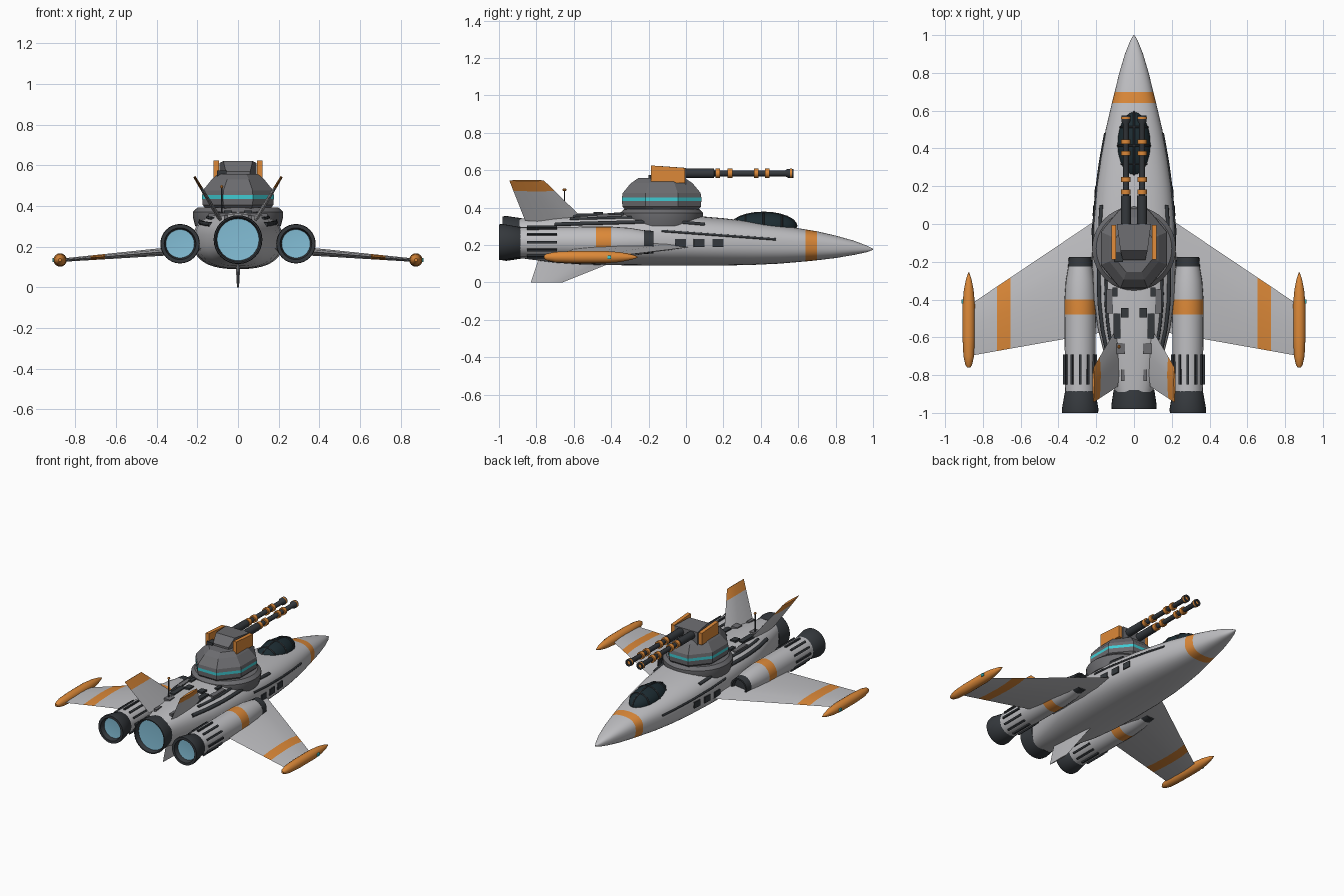
import bpy, bmesh
from math import sin, cos, pi, radians, copysign
from mathutils import Vector, Matrix, Euler

if "Cube" in bpy.data.objects:
    bpy.data.objects.remove(bpy.data.objects["Cube"], do_unlink=True)


def material(name, r, g, b):
    m = bpy.data.materials.new(name)
    m.diffuse_color = (r, g, b, 1)
    m.use_nodes = True
    m.node_tree.nodes["Principled BSDF"].inputs["Base Color"].default_value = (r, g, b, 1)
    return m


HULL = material("hull grey", .52, .52, .54)
ORANGE = material("trim orange", .72, .25, .04)
DARK = material("dark metal", .035, .04, .046)
STEEL = material("turret grey", .15, .15, .16)
GLOW = material("engine blue", .23, .52, .68)
CYAN = material("light cyan", .05, .6, .65)
GLASS = material("canopy glass", .012, .025, .032)


def finish(name, bm, mats, smooth=35):
    bmesh.ops.recalc_face_normals(bm, faces=bm.faces)
    me = bpy.data.meshes.new(name)
    bm.to_mesh(me)
    bm.free()
    for m in mats:
        me.materials.append(m)
    ob = bpy.data.objects.new(name, me)
    bpy.context.collection.objects.link(ob)
    if smooth:
        bpy.ops.object.select_all(action="DESELECT")
        ob.select_set(True)
        bpy.context.view_layer.objects.active = ob
        bpy.ops.object.shade_smooth_by_angle(angle=radians(smooth))
    return ob


def skin(name, rings, seg_mats, smooth=35):
    """Bridge rings of points; one material per segment, capped at both ends."""
    mats = list(dict.fromkeys(seg_mats))
    bm = bmesh.new()
    loops = [[bm.verts.new(p) for p in ring] for ring in rings]
    n = len(loops[0])
    for a, b, m in zip(loops, loops[1:], seg_mats):
        for i in range(n):
            j = (i + 1) % n
            bm.faces.new((a[i], a[j], b[j], b[i])).material_index = mats.index(m)
    bm.faces.new(loops[0]).material_index = mats.index(seg_mats[0])
    bm.faces.new(loops[-1]).material_index = mats.index(seg_mats[-1])
    return finish(name, bm, mats, smooth)


def tube(name, x, z, profile, n=24):
    """Lathe along y; profile holds (y, radius, material of the next segment)."""
    rings = [[(x + r * cos(2 * pi * i / n), y, z + r * sin(2 * pi * i / n))
              for i in range(n)] for y, r, _ in profile]
    return skin(name, rings, [p[2] for p in profile[:-1]])


def box(name, loc, size, mat, rot=(0, 0, 0)):
    bm = bmesh.new()
    mtx = Matrix.LocRotScale(Vector(loc), Euler(rot), Vector(size))
    bmesh.ops.create_cube(bm, size=1, matrix=mtx)
    return finish(name, bm, [mat], 0)


def rod(name, points, r, mat):
    cu = bpy.data.curves.new(name, "CURVE")
    cu.dimensions, cu.bevel_depth, cu.bevel_resolution = "3D", r, 1
    cu.use_fill_caps = True
    sp = cu.splines.new("POLY")
    sp.points.add(len(points) - 1)
    for p, co in zip(sp.points, points):
        p.co = (*co, 1)
    cu.materials.append(mat)
    ob = bpy.data.objects.new(name, cu)
    bpy.context.collection.objects.link(ob)


def blade(name, sections, normal, seg_mats):
    """Thin wing from (leading point, trailing point, half thickness) sections."""
    rings, nv = [], Vector(normal).normalized()
    for lead, trail, t in sections:
        a, b = Vector(lead), Vector(trail)
        up = [a.lerp(b, f) + nv * t * k for f, k in ((.2, .8), (.45, 1), (.8, .6))]
        low = [a.lerp(b, f) - nv * t * k for f, k in ((.8, .6), (.45, 1), (.2, .8))]
        rings.append([a, *up, b, *low])
    return skin(name, rings, seg_mats, 25)


# Fuselage stations: y, half width, bottom, top
BODY = [(-.89, .1, .13, .34), (-.7, .155, .105, .36), (-.55, .193, .095, .366),
        (-.4, .213, .092, .37), (-.2, .222, .09, .37), (0, .218, .09, .36),
        (.2, .2, .09, .343), (.35, .178, .093, .326), (.5, .15, .1, .306),
        (.64, .117, .112, .283), (.7, .102, .118, .273), (.8, .078, .13, .25),
        (.9, .048, .147, .222), (.97, .02, .162, .195), (1, .003, .174, .18)]
POWER = 2.5


def body_at(y):
    for a, b in zip(BODY, BODY[1:]):
        if a[0] <= y <= b[0]:
            f = (y - a[0]) / (b[0] - a[0])
            w, lo, hi = (p + (q - p) * f for p, q in zip(a[1:], b[1:]))
            return w, (lo + hi) / 2, (hi - lo) / 2


def side_x(y, z):
    w, c, h = body_at(y)
    return w * max(0, 1 - abs((z - c) / h) ** POWER) ** (1 / POWER)


def top_z(x, y):
    w, c, h = body_at(y)
    return c + h * max(0, 1 - abs(x / w) ** POWER) ** (1 / POWER)


def power(v):
    return copysign(abs(v) ** (2 / POWER), v)


angles = [2 * pi * i / 40 for i in range(40)]
skin("fuselage", [[(w * power(cos(a)), y, (lo + hi) / 2 + (hi - lo) / 2 * power(sin(a)))
                   for a in angles] for y, w, lo, hi in BODY],
     [ORANGE if s[0] == .64 else HULL for s in BODY[:-1]], 40)


def nozzle(name, x, z, y0, y1, r0, r1, glow):
    tube(name, x, z, [(y0, r0 * .9, DARK), (y0 - .01, r0, DARK), (y1 + .02, r1, DARK),
                      (y1, r1 * .98, DARK), (y1, glow + .008, DARK),
                      (y1 + .03, glow, GLOW), (y1 + .031, glow * .9, GLOW)], 32)


nozzle("centre_nozzle", 0, .235, -.87, -.98, .108, .12, .103)

# Canopy with frame ribs
cy, cz, rx, ry, rz = .415, .298, .088, .178, .076
bm = bmesh.new()
bmesh.ops.create_uvsphere(bm, u_segments=24, v_segments=16, radius=1,
                          matrix=Matrix.LocRotScale(Vector((0, cy, cz)), None, Vector((rx, ry, rz))))
finish("canopy", bm, [GLASS])
arc = [pi * i / 12 for i in range(13)]
rod("canopy_spine", [(0, cy + ry * cos(a), cz + rz * sin(a)) for a in arc], .005, DARK)
for t in (-.55, 0, .55):
    k = (1 - t * t) ** .5
    rod("canopy_rib", [(rx * k * cos(a), cy + ry * t, cz + rz * k * sin(a)) for a in arc], .005, DARK)

# Turret collar, octagonal body, head
TY = -.13
skin("turret_collar", [[(r * cos(a), TY + r * sin(a), z) for a in angles]
                       for r, z in ((.21, .3), (.222, .345), (.222, .372), (.2, .392))], [STEEL] * 3)
oct_a = [pi / 8 + pi / 4 * i for i in range(8)]
layers = [(.38, .15, .185, STEEL), (.405, .174, .21, STEEL), (.436, .176, .212, CYAN),
          (.455, .176, .212, STEEL), (.478, .172, .208, STEEL), (.53, .13, .165, STEEL),
          (.557, .1, .125, STEEL)]
skin("turret_body", [[(hx * cos(a) / cos(pi / 8), TY + hy * sin(a) / cos(pi / 8), z)
                      for a in oct_a] for z, hx, hy, _ in layers], [l[3] for l in layers[:-1]], 0)
skin("turret_head", [[(-w, y, .52), (w, y, .52), (w, y, h), (-w, y, h)]
                     for y, w, h in ((-.19, .06, .57), (-.14, .072, .622), (0, .09, .612))], [STEEL] * 2, 0)
box("sensor_box", (-.08, -.175, .56), (.045, .05, .03), DARK)

for s in (-1, 1):
    # Turret cheek plates and guns
    skin("cheek_plate", [[(s * x, -.187, .535), (s * x, -.187, .625), (s * x, -.005, .612),
                          (s * x, -.005, .53)] for x in (.094, .12)], [ORANGE], 0)
    gx = s * .043
    tube("gun_barrel", gx, .583, [(-.02, .026, DARK), (.15, .026, DARK), (.152, .016, DARK),
                                  (.53, .016, DARK), (.545, .024, DARK), (.575, .024, DARK),
                                  (.575, .014, DARK), (.55, .012, DARK)], 16)
    for y, w in ((.17, .026), (.235, .026), (.375, .024), (.435, .024), (.562, .01)):
        tube("gun_ring", gx, .583, [(y - w / 2, .025, ORANGE), (y + w / 2, .025, ORANGE)], 16)

    # Engine pod, intake, cooling slots
    ex, ez = s * .285, .215
    tube("engine_pod", ex, ez, [(-.89, .08, HULL), (-.48, .083, ORANGE), (-.4, .083, HULL),
                                (-.3, .076, HULL), (-.22, .062, HULL), (-.21, .05, HULL)])
    tube("engine_intake", ex, ez, [(-.225, .064, DARK), (-.175, .06, DARK), (-.175, .05, DARK),
                                   (-.2, .045, DARK)])
    nozzle("side_nozzle", ex, ez, -.875, -1, .08, .097, .07)
    for i in range(12):
        a = 2 * pi * i / 12
        box("engine_slot", (ex + .083 * cos(a), -.77, ez + .083 * sin(a)), (.014, .16, .012), DARK, (0, -a, 0))

    # Wing with stripe, tip pod, tip lamp
    def wing(x):
        f = (x - .15) / .73
        z = .193 - .06 * f
        return (s * x, .055 - .49 * f, z), (s * x, -.57 - .13 * f, z), .024 - .016 * f
    blade("wing", [wing(x) for x in (.15, .655, .725, .88)], (0, 0, 1), [HULL, ORANGE, HULL])
    tube("wingtip_pod", s * .875, .135,
         [(y, r, ORANGE) for y, r in ((-.76, .008), (-.745, .018), (-.7, .028), (-.6, .033), (-.43, .033),
                                      (-.35, .026), (-.29, .014), (-.258, .003))], 16)
    box("wingtip_lamp", (s * .907, -.41, .135), (.012, .02, .018), CYAN)

    # Canted tail fin with painted tip
    def fin(z):
        f = (z - .33) / .215
        x = s * (.085 + .13 * f)
        return (x, -.54 - .22 * f, z), (x, -.86 - .085 * f, z), .011 - .005 * f
    blade("tail_fin", [fin(z) for z in (.33, .49, .545)], (.85, 0, -.53 * s), [HULL, ORANGE])

    # Hull side windows and trim strips
    for y in (-.03, .07, .17):
        box("side_window", (s * (side_x(y, .21) - .004), y, .21), (.02, .058, .042), DARK, (0, 0, s * .07))
    for name, y0, z0, y1, z1, r in (("side_strip", -.13, .275, .48, .23, .007),
                                    ("shoulder_strip", -.7, .31, -.15, .325, .012),
                                    ("upper_strip", -.62, .338, -.22, .348, .009),
                                    ("front_strip", -.02, .32, .1, .31, .011)):
        pts = []
        for i in range(9):
            y, z = y0 + (y1 - y0) * i / 8, z0 + (z1 - z0) * i / 8
            pts.append((s * side_x(y, z), y, z))
        rod(name, pts, r, DARK)

    # Deck panels
    for x, y, w, l, m in ((.13, -.41, .03, .13, STEEL), (.1, -.36, .025, .05, DARK),
                          (.125, -.45, .03, .05, DARK), (.05, -.47, .04, .05, DARK),
                          (.09, -.54, .035, .13, DARK), (.07, -.66, .045, .055, STEEL),
                          (.06, -.8, .02, .06, STEEL)):
        box("deck_panel", (s * x, y, top_z(x, y)), (w, l, .022), m)

# Antenna and belly fin
rod("antenna", [(-.08, -.65, .34), (-.08, -.65, .49)], .004, DARK)
tube("antenna_tip", -.08, .495, [(-.66, .003, ORANGE), (-.655, .008, ORANGE), (-.645, .008, ORANGE),
                                 (-.64, .003, ORANGE)], 10)
blade("belly_fin", [((0, -.36, .12), (0, -.79, .12), .012), ((0, -.66, 0), (0, -.83, 0), .005)],
      (1, 0, 0), [HULL])
